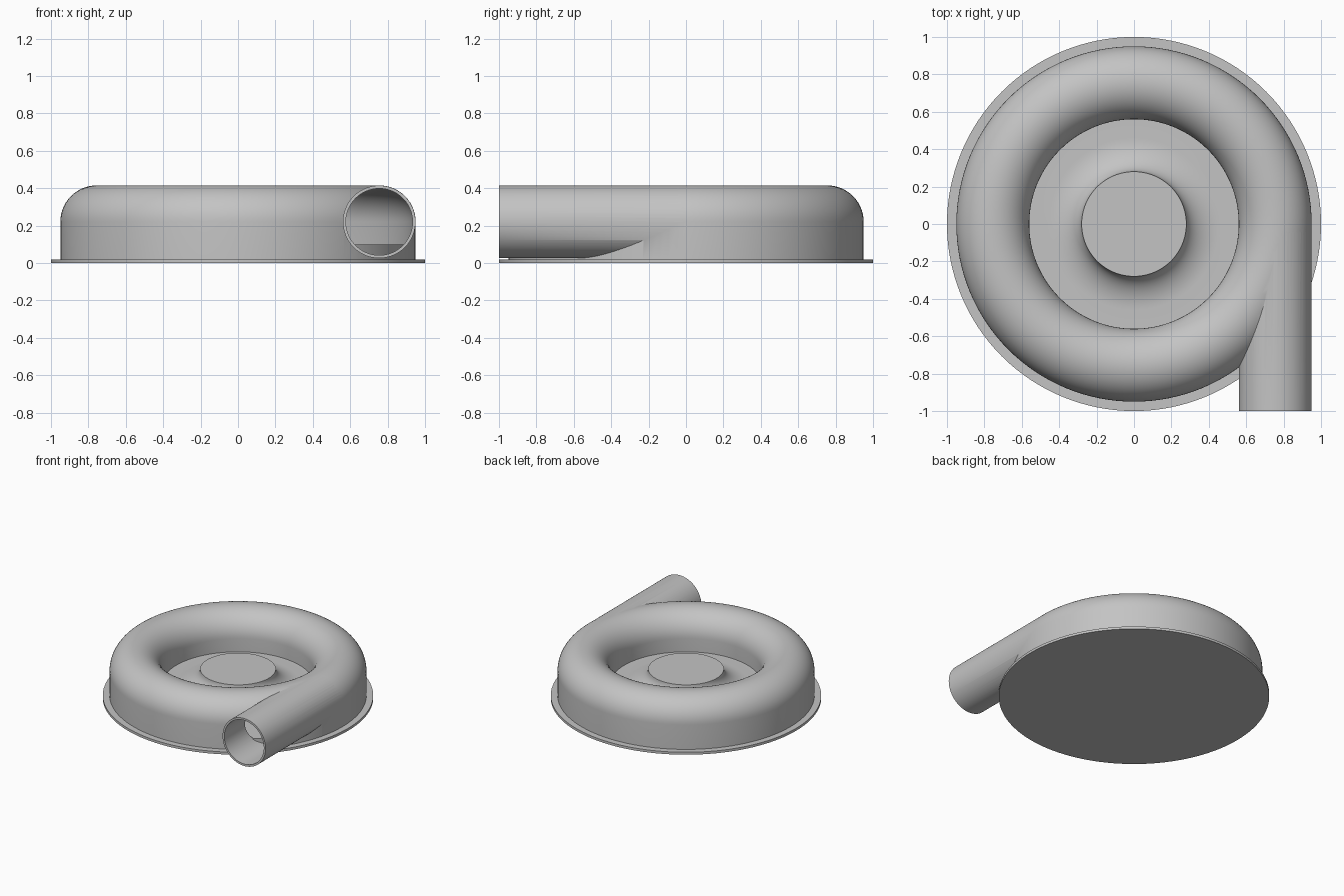
import bpy
import bmesh
from math import sin, cos, pi, radians
from mathutils import Matrix, Vector

cube = bpy.data.objects.get("Cube")
if cube:
    bpy.data.objects.remove(cube, do_unlink=True)

SEGMENTS = 128
RING_R, TUBE_R, TUBE_Z = 0.755, 0.195, 0.22
WALL = 0.016

grey = bpy.data.materials.new("plain grey")
grey.use_nodes = True
colour = (0.55, 0.55, 0.55, 1)
grey.diffuse_color = colour
grey.node_tree.nodes["Principled BSDF"].inputs["Base Color"].default_value = colour


def add_object(name, bm):
    bmesh.ops.recalc_face_normals(bm, faces=bm.faces)
    mesh = bpy.data.meshes.new(name)
    bm.to_mesh(mesh)
    bm.free()
    mesh.materials.append(grey)
    obj = bpy.data.objects.new(name, mesh)
    bpy.context.collection.objects.link(obj)
    return obj


def lathe(name, profile, closed=False):
    """Spin a list of (radius, height) points around the z axis."""
    bm = bmesh.new()
    verts = [bm.verts.new((r, 0, z)) for r, z in profile]
    pairs = list(zip(verts, verts[1:]))
    if closed:
        pairs.append((verts[-1], verts[0]))
    edges = [bm.edges.new(p) for p in pairs]
    bmesh.ops.spin(bm, geom=verts + edges, axis=(0, 0, 1), cent=(0, 0, 0),
                   angle=2 * pi, steps=SEGMENTS, use_merge=True)
    bmesh.ops.remove_doubles(bm, verts=bm.verts, dist=0.00001)
    return add_object(name, bm)


def pipe(name, radius, y_start, y_end):
    """Solid rod along y at the outlet position."""
    bm = bmesh.new()
    centre = Vector((RING_R, (y_start + y_end) / 2, TUBE_Z))
    bmesh.ops.create_cone(bm, cap_ends=True, segments=72, radius1=radius,
                          radius2=radius, depth=y_end - y_start,
                          matrix=Matrix.Translation(centre) @ Matrix.Rotation(pi / 2, 4, "X"))
    return add_object(name, bm)


def arch(radius, steps=28):
    """Half circle from the outer wall over to the inner wall."""
    return [(RING_R + radius * cos(pi * i / steps), TUBE_Z + radius * sin(pi * i / steps))
            for i in range(steps + 1)]


def combine(target, tool, operation):
    mod = target.modifiers.new(operation.lower(), "BOOLEAN")
    mod.operation = operation
    mod.solver = "EXACT"
    mod.object = tool
    bpy.context.view_layer.objects.active = target
    bpy.ops.object.modifier_apply(modifier=mod.name)
    bpy.data.objects.remove(tool, do_unlink=True)


def smooth(obj):
    bpy.ops.object.select_all(action="DESELECT")
    obj.select_set(True)
    bpy.context.view_layer.objects.active = obj
    bpy.ops.object.shade_smooth_by_angle(angle=radians(32))


# Housing: straight outer wall, rounded ring, sunken floor and flared hub
hub_r, hub_z, floor_z, flare = 0.28, 0.234, 0.112, 0.18
hub = [(hub_r + flare * (1 - sin(pi / 2 * i / 14)),
        hub_z - (hub_z - floor_z) * cos(pi / 2 * i / 14)) for i in range(15)]
housing = lathe("volute_housing",
                [(0, 0.01), (RING_R + TUBE_R, 0.01)] + arch(TUBE_R)
                + [(RING_R - TUBE_R, floor_z)] + hub + [(0, hub_z)])

# Tangential outlet joined to the ring
combine(housing, pipe("outlet", TUBE_R - 0.0008, -1, -0.02), "UNION")

# Hollow out the ring channel and the outlet bore
inner = TUBE_R - WALL
channel = lathe("channel_cutter",
                [(RING_R - inner, 0.09), (RING_R + inner, 0.09)] + arch(inner), closed=True)
combine(housing, channel, "DIFFERENCE")
combine(housing, pipe("bore_cutter", inner - 0.0008, -1.1, -0.02), "DIFFERENCE")
smooth(housing)

# Raised floor inside the channel, seen through the outlet
smooth(lathe("channel_floor", [(0, 0.012), (0.942, 0.012), (0.942, 0.1), (0, 0.1)]))

# Base plate with projecting rim
smooth(lathe("base_flange", [(0, 0), (1, 0), (1, 0.02), (0, 0.02)]))
